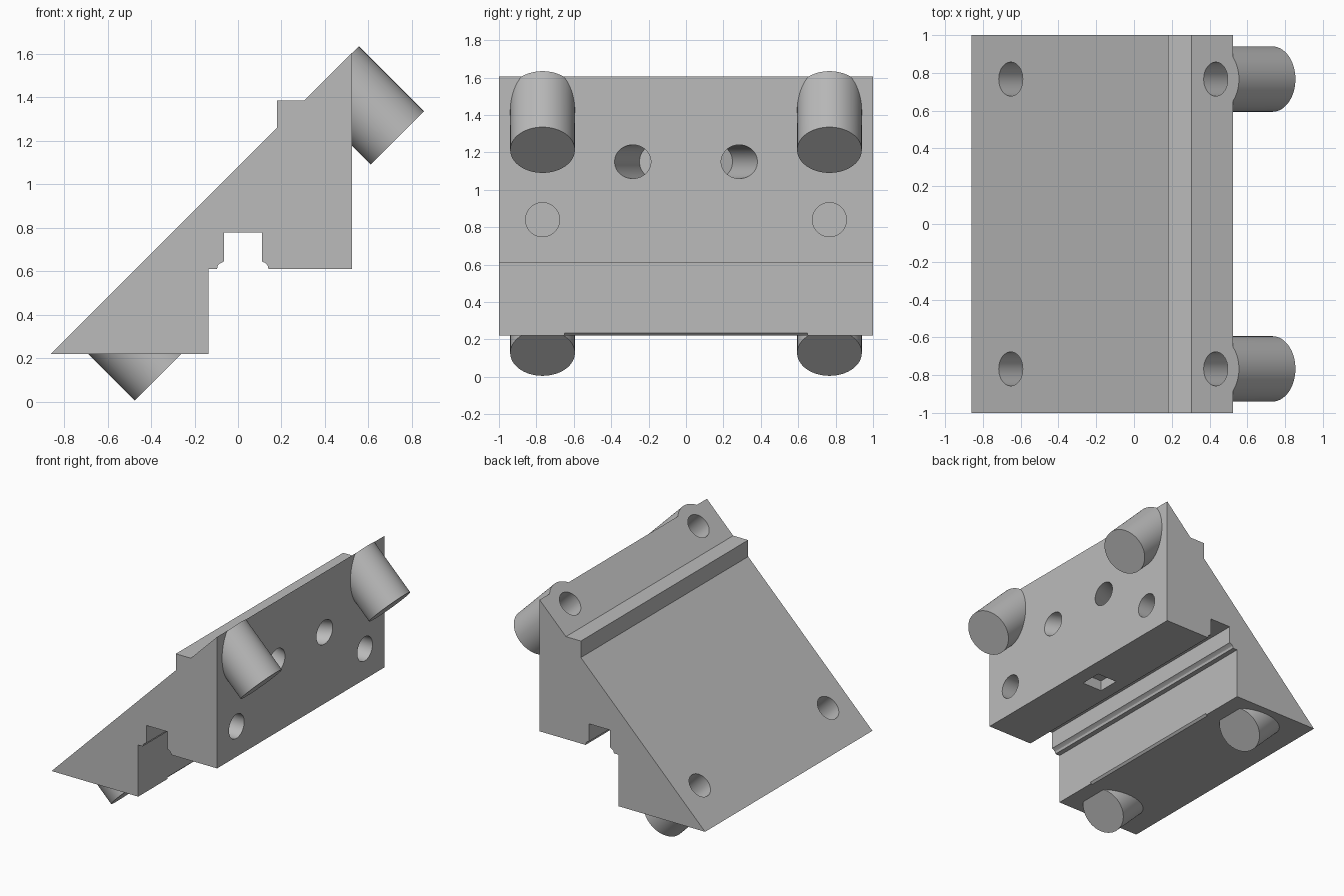
import bpy, bmesh, math
from mathutils import Vector, Matrix

old = bpy.data.objects.get("Cube")
if old:
    bpy.data.objects.remove(old, do_unlink=True)

gray = bpy.data.materials.new("plain gray")
gray.use_nodes = True
color = (0.5, 0.5, 0.5, 1)
gray.diffuse_color = color
gray.node_tree.nodes["Principled BSDF"].inputs["Base Color"].default_value = color


def make_object(name, bm):
    bmesh.ops.recalc_face_normals(bm, faces=bm.faces)
    mesh = bpy.data.meshes.new(name)
    bm.to_mesh(mesh)
    bm.free()
    mesh.materials.append(gray)
    obj = bpy.data.objects.new(name, mesh)
    bpy.context.collection.objects.link(obj)
    return obj


def rod(name, start, end, radius):
    """Cylinder between two points."""
    start, end = Vector(start), Vector(end)
    axis = end - start
    turn = axis.to_track_quat('Z', 'Y').to_matrix().to_4x4()
    bm = bmesh.new()
    bmesh.ops.create_cone(bm, cap_ends=True, segments=64, radius1=radius, radius2=radius,
                          depth=axis.length,
                          matrix=Matrix.Translation((start + end) / 2) @ turn)
    return make_object(name, bm)


def block(name, center, size, tilt=0):
    bm = bmesh.new()
    bmesh.ops.create_cube(bm, size=1, matrix=Matrix.Translation(center)
                          @ Matrix.Rotation(tilt, 4, 'Y') @ Matrix.Diagonal((*size, 1)))
    return make_object(name, bm)


def combine(target, tool, operation):
    """Apply a boolean and remove the helper."""
    mod = target.modifiers.new("join", 'BOOLEAN')
    mod.operation = operation
    mod.solver = 'EXACT'
    mod.object = tool
    bpy.context.view_layer.objects.active = target
    bpy.ops.object.modifier_apply(modifier=mod.name)
    bpy.data.objects.remove(tool, do_unlink=True)


# Wedge body with stepped ridge and bottom slot, extruded along y
profile = [(-0.86, 0.22), (-0.135, 0.22), (-0.135, 0.61), (-0.097, 0.61), (-0.092, 0.627),
           (-0.082, 0.636), (-0.065, 0.645), (-0.065, 0.777), (0.11, 0.777), (0.11, 0.645),
           (0.127, 0.637), (0.136, 0.627), (0.14, 0.61), (0.525, 0.61), (0.525, 1.605),
           (0.305, 1.385), (0.18, 1.385), (0.18, 1.26)]
bm = bmesh.new()
face = bm.faces.new([bm.verts.new((x, -1, z)) for x, z in profile])
new = bmesh.ops.extrude_face_region(bm, geom=[face])["geom"]
bmesh.ops.translate(bm, vec=(0, 2, 0), verts=[v for v in new if isinstance(v, bmesh.types.BMVert)])
body = make_object("wedge_bracket", bm)

# Slanted pegs, then the blind holes running into them from the slope
down = Vector((1, 0, -1)).normalized()
tops = [Vector((x, side * 0.767, z)) for x, z in ((0.4325, 1.5125), (-0.6525, 0.4275))
        for side in (-1, 1)]
for top in tops:
    combine(body, rod("peg", top + down * 0.001, top + down * 0.424, 0.173), 'UNION')
for top in tops:
    combine(body, rod("peg_hole", top - down * 0.1, top + down * 0.33, 0.09), 'DIFFERENCE')

# Straight outer holes and inward-angled inner holes in the upright face
for side in (-1, 1):
    straight = rod("straight_hole", (0.7, side * 0.767, 0.84), (0.2, side * 0.767, 0.84), 0.091)
    combine(body, straight, 'DIFFERENCE')
    mouth = Vector((0.525, side * 0.285, 1.15))
    angle = math.radians(22)
    inward = Vector((-math.cos(angle), -side * math.sin(angle), 0))
    angled = rod("angled_hole", mouth - inward * 0.2, mouth + inward * 0.32, 0.09)
    combine(body, angled, 'DIFFERENCE')

# Square pocket underneath and small relief along the lower edge
combine(body, block("pocket", (0.325, 0, 0.61), (0.17, 0.17, 0.16)), 'DIFFERENCE')
combine(body, block("edge_relief", (-0.135, 0, 0.22), (0.021, 1.3, 0.021), math.pi / 4),
        'DIFFERENCE')

# Smooth round walls, sharp edges elsewhere
bpy.ops.object.select_all(action='DESELECT')
body.select_set(True)
bpy.context.view_layer.objects.active = body
bpy.ops.object.shade_smooth_by_angle(angle=math.radians(25))
